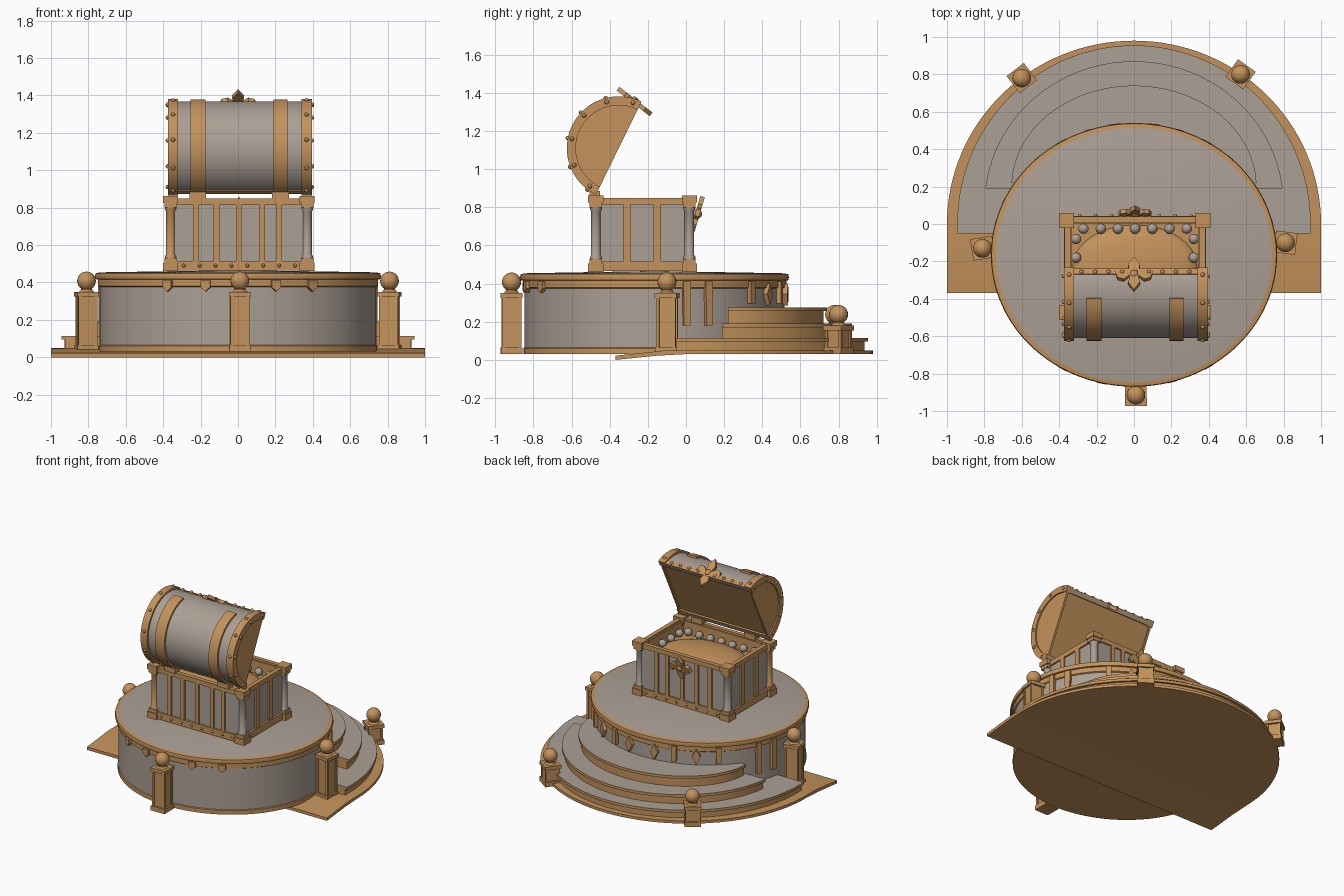
import bpy, bmesh, math
from mathutils import Matrix, Vector

if "Cube" in bpy.data.objects:
    bpy.data.objects.remove(bpy.data.objects["Cube"])

def material(name, rgb):
    m = bpy.data.materials.new(name)
    m.diffuse_color = (*rgb, 1)
    m.use_nodes = True
    m.node_tree.nodes["Principled BSDF"].inputs["Base Color"].default_value = m.diffuse_color
    return m

BRONZE = material("warm bronze", (0.55, 0.29, 0.105))
STONE = material("pale stone", (0.41, 0.35, 0.30))

def finish(name, bm, *mats):
    bmesh.ops.recalc_face_normals(bm, faces=bm.faces[:])
    me = bpy.data.meshes.new(name)
    bm.to_mesh(me)
    bm.free()
    ob = bpy.data.objects.new(name, me)
    bpy.context.collection.objects.link(ob)
    for m in mats:
        me.materials.append(m)
    bpy.ops.object.select_all(action='DESELECT')
    ob.select_set(True)
    bpy.context.view_layer.objects.active = ob
    bpy.ops.object.shade_smooth_by_angle(angle=math.radians(35))
    return ob

def box(bm, lo, hi, mat=Matrix()):
    lo, hi = Vector(lo), Vector(hi)
    m = mat @ Matrix.Translation((lo + hi) / 2) @ Matrix.Diagonal((*(hi - lo), 1))
    bmesh.ops.create_cube(bm, size=1, matrix=m)

def ball(bm, c, r, scale=(1, 1, 1), seg=12):
    m = Matrix.Translation(c) @ Matrix.Diagonal((*scale, 1))
    bmesh.ops.create_uvsphere(bm, u_segments=seg, v_segments=seg // 2 + 2, radius=r, matrix=m)

def prism(bm, pts, offset, idx_cap=0):
    """Extrude a closed 3D outline along an offset vector."""
    a = [bm.verts.new(p) for p in pts]
    b = [bm.verts.new(Vector(p) + Vector(offset)) for p in pts]
    bm.faces.new(a)
    bm.faces.new(b).material_index = idx_cap
    for i in range(len(a)):
        j = (i + 1) % len(a)
        bm.faces.new((a[i], a[j], b[j], b[i]))

def lathe(bm, prof, rx, ry, c, n, mats=None):
    """Turn (radius, z) points; zero radius closes an end with a fan."""
    rings = []
    for r, z in prof:
        if r == 0:
            rings.append([bm.verts.new((c[0], c[1], c[2] + z))])
        else:
            rings.append([bm.verts.new((c[0] + rx * r * math.cos(2 * math.pi * i / n),
                                        c[1] + ry * r * math.sin(2 * math.pi * i / n), c[2] + z)) for i in range(n)])
    for k in range(len(rings) - 1):
        a, b = rings[k], rings[k + 1]
        for i in range(n):
            j = (i + 1) % n
            v = [a[i % len(a)], a[j % len(a)], b[j % len(b)], b[i % len(b)]]
            f = bm.faces.new(list(dict.fromkeys(v)))
            f.material_index = mats[k] if mats else 0

# Base plate: rounded behind, squared and drooping towards the front
bm = bmesh.new()
arc = [(math.cos(math.pi * i / 64), 0.98 * math.sin(math.pi * i / 64), 0.03) for i in range(65)]
prism(bm, arc, (0, 0, 0.02))
prism(bm, [(-1, 0, 0.03), (-1, 0, 0.05), (-1, -0.12, 0.048), (-1, -0.37, 0.022), (-1, -0.37, 0.0), (-1, -0.15, 0.022)], (2, 0, 0))
finish("base_plate", bm, BRONZE)

# Curved steps: inset riser and overhanging tread with stone top
def slab(bm, rx, ry, cy, ymin, z0, z1):
    a = math.asin((ymin - cy) / ry)
    pts = []
    for i in range(61):
        t = a + (math.pi - 2 * a) * i / 60
        pts.append((rx * math.cos(t), cy + ry * math.sin(t), z0))
    prism(bm, pts, (0, 0, z1 - z0), 1)

for k, (rx, ry, cy, ymin, z0, z1) in enumerate([(0.945, 0.955, 0, -0.05, 0.05, 0.115),
                                                (0.80, 0.77, 0.1, 0.19, 0.115, 0.19),
                                                (0.655, 0.54, 0.2, 0.22, 0.19, 0.275)]):
    bm = bmesh.new()
    slab(bm, rx - 0.018, ry - 0.018, cy, ymin, z0, z1 - 0.02)
    slab(bm, rx, ry, cy, ymin, z1 - 0.02, z1)
    finish(f"step_{k + 1}", bm, BRONZE, STONE)

# Oval drum platform
bm = bmesh.new()
lathe(bm, [(0, 0.03), (0.975, 0.03), (0.975, 0.06), (0.968, 0.065), (0.968, 0.375), (0.98, 0.38), (0.98, 0.415),
           (0.995, 0.418), (1.0, 0.433), (0.995, 0.449), (0.965, 0.454), (0, 0.466)],
      0.765, 0.705, (0, -0.165, 0), 96, [0, 0, 0, 1, 0, 0, 0, 0, 0, 0, 1])
finish("drum_platform", bm, BRONZE, STONE)

# Hanging ornaments under the drum rim
def wall_frame(deg):
    t = math.radians(deg)
    p = (0.741 * math.cos(t), -0.165 + 0.683 * math.sin(t), 0)
    return Matrix.Translation(p) @ Matrix.Rotation(math.atan2(math.sin(t) / 0.683, math.cos(t) / 0.741), 4, 'Z')

bm = bmesh.new()
def plate(deg, outline):
    m = wall_frame(deg)
    prism(bm, [m @ Vector((-0.01, y, z)) for y, z in outline], m.to_3x3() @ Vector((0.034, 0, 0)))
for x in (-0.37, -0.17, 0.2, 0.39):
    plate(-math.degrees(math.acos(x / 0.741)), [(-0.026, 0.41), (0.026, 0.41), (0.026, 0.375), (0, 0.352), (-0.026, 0.375)])
for deg, kind in ((14, 'long'), (24, 'long'), (47, 'bar'), (59, 'gem'), (71, 'bar'), (82, 'gem')):
    for d in (deg, 180 - deg):
        if kind == 'gem':
            plate(d, [(0, 0.40), (0.03, 0.345), (0, 0.285), (-0.03, 0.345)])
        else:
            b = 0.18 if kind == 'long' else 0.295
            plate(d, [(-0.02, 0.41), (0.02, 0.41), (0.017, b), (-0.017, b)])
finish("rim_ornaments", bm, BRONZE)

# Newel posts with ball tops
for k, (x, y, z1) in enumerate([(0.01, -0.915, 0.35), (0.81, -0.1, 0.35), (-0.81, -0.13, 0.35),
                                (0.57, 0.80, 0.18), (-0.60, 0.78, 0.18)]):
    bm = bmesh.new()
    m = Matrix.Translation((x, y, 0)) @ Matrix.Rotation(math.atan2(y, x), 4, 'Z')
    box(bm, (-0.057, -0.057, 0.03), (0.057, 0.057, 0.065), m)
    box(bm, (-0.044, -0.044, 0.06), (0.044, 0.044, z1 - 0.02), m)
    for s in (-1, 1):
        for q in (-1, 1):
            box(bm, (s * 0.043 - 0.008, q * 0.043 - 0.008, 0.06), (s * 0.043 + 0.008, q * 0.043 + 0.008, z1 - 0.02), m)
    box(bm, (-0.058, -0.058, z1 - 0.025), (0.058, 0.058, z1), m)
    lathe(bm, [(0.04, 0), (0.03, 0.012), (0.03, 0.03)], 1, 1, (x, y, z1), 16)
    ball(bm, (x, y, z1 + 0.058), 0.05, seg=20)
    finish(f"post_{k + 1}", bm, BRONZE)

# Chest body: stone walls outside, bronze lining inside
X0, X1, Y0, Y1 = -0.36, 0.37, -0.485, 0.03
def ring(bm, x0, x1, y0, y1, z0, z1, t):
    box(bm, (x0, y0, z0), (x1, y0 + t, z1))
    box(bm, (x0, y1 - t, z0), (x1, y1, z1))
    box(bm, (x0, y0 + t, z0), (x0 + t, y1 - t, z1))
    box(bm, (x1 - t, y0 + t, z0), (x1, y1 - t, z1))
bm = bmesh.new()
ring(bm, X0, X1, Y0, Y1, 0.48, 0.83, 0.02)
finish("chest_walls", bm, STONE)
bm = bmesh.new()
ring(bm, X0 + 0.02, X1 - 0.02, Y0 + 0.02, Y1 - 0.02, 0.48, 0.835, 0.008)
box(bm, (X0 + 0.02, Y0 + 0.02, 0.48), (X1 - 0.02, Y1 - 0.02, 0.74))
ball(bm, (0.005, -0.228, 0.735), 1, (0.335, 0.225, 0.065), 32)
finish("chest_lining", bm, BRONZE)

# Chest rails, corner blocks and slats
bm = bmesh.new()
ring(bm, X0 - 0.015, X1 + 0.015, Y0 - 0.015, Y1 + 0.012, 0.465, 0.515, 0.04)
ring(bm, X0 - 0.012, X1 + 0.012, Y0 - 0.012, Y1 + 0.01, 0.815, 0.85, 0.032)
for x in (X0, X1):
    for y in (Y0 + 0.012, Y1 - 0.012):
        for z0, z1, h in ((0.462, 0.505, 0.04), (0.505, 0.53, 0.033), (0.80, 0.825, 0.033), (0.825, 0.862, 0.04)):
            box(bm, (x - h, y - h, z0), (x + h, y + h, z1))
for x in (-0.225, -0.115, 0.005, 0.13, 0.22):
    box(bm, (x - 0.015, Y0 - 0.012, 0.5), (x + 0.015, Y0, 0.82))
    box(bm, (x - 0.015, Y1, 0.5), (x + 0.015, Y1 + 0.012, 0.82))
for y in (-0.31, -0.15):
    box(bm, (X0 - 0.012, y - 0.02, 0.5), (X0, y + 0.02, 0.82))
    box(bm, (X1, y - 0.02, 0.5), (X1 + 0.012, y + 0.02, 0.82))
for i in range(8):
    x = -0.29 + i * 0.085
    for y in (Y0 - 0.015, Y1 + 0.012):
        ball(bm, (x, y, 0.49), 0.01, seg=8)
finish("chest_frame", bm, BRONZE)

# Corner columns: three stone, one bronze
for k, (x, y) in enumerate([(X0, Y0 + 0.012), (X1, Y0 + 0.012), (X0, Y1 - 0.012), (X1, Y1 - 0.012)]):
    bm = bmesh.new()
    lathe(bm, [(0.031, 0.52), (0.031, 0.54), (0.025, 0.55), (0.025, 0.78), (0.031, 0.79), (0.031, 0.81)], 1, 1, (x, y, 0), 16)
    finish(f"corner_column_{k + 1}", bm, STONE if k else BRONZE)

# Pale beads lying along the inner edges of the chest
bm = bmesh.new()
for i in range(7):
    for y in (-0.43, -0.025):
        ball(bm, (-0.27 + i * 0.092, y, 0.775), 0.028)
for i in range(4):
    for x in (-0.31, 0.32):
        ball(bm, (x, -0.38 + i * 0.1, 0.775), 0.028)
finish("chest_beads", bm, STONE)

# Open barrel lid, arc measured from the raised front edge to the hinge
C = Vector((0, -0.353, 1.11))
U = Vector((0, 0.44, 0.898))
N = Vector((0, -0.898, 0.44))
def on_lid(x, r, a):
    return C + Vector((x, 0, 0)) + U * (r * math.cos(a)) + N * (r * math.sin(a))

def band(bm, x0, x1, ri, ro, a0=0, a1=math.pi, n=32):
    ang = [a0 + (a1 - a0) * i / n for i in range(n + 1)]
    rows = [[bm.verts.new(on_lid(x, r, a)) for x, r in ((x0, ri), (x0, ro), (x1, ro), (x1, ri))] for a in ang]
    for p, q in zip(rows, rows[1:]):
        for i in range(4):
            j = (i + 1) % 4
            bm.faces.new((p[i], p[j], q[j], q[i]))
    bm.faces.new(rows[0])
    bm.faces.new(rows[-1])

bm = bmesh.new()
band(bm, -0.36, 0.38, 0.235, 0.258)
finish("lid_barrel", bm, STONE)

bm = bmesh.new()
for x0, x1 in ((-0.375, -0.32), (0.34, 0.395)):
    band(bm, x0, x1, 0.225, 0.272)
for x0, x1 in ((-0.255, -0.175), (0.19, 0.265)):
    band(bm, x0, x1, 0.25, 0.272, 0.62, math.pi)
band(bm, -0.36, 0.38, 0.228, 0.264, 0, 0.13, 4)
band(bm, -0.36, 0.38, 0.228, 0.264, math.pi - 0.13, math.pi, 4)
for i in range(9):
    ball(bm, on_lid(-0.28 + i * 0.072, 0.264, 0.08), 0.012, seg=8)
for i in range(6):
    a = 0.15 + i * 0.56
    for x, xo in ((-0.347, -0.375), (0.367, 0.395)):
        ball(bm, on_lid(x, 0.272, a), 0.012, seg=8)
        ball(bm, on_lid(xo, 0.25, a), 0.012, seg=8)
for x in (-0.215, 0.228):
    box(bm, (x - 0.045, -0.505, 0.845), (x + 0.045, -0.45, 0.885))
finish("lid_bands", bm, BRONZE)

bm = bmesh.new()
for x in (-0.365, 0.37):
    prism(bm, [on_lid(x, 0.24, math.pi * i / 32) for i in range(33)], (0.015, 0, 0))
prism(bm, [C + U * u + N * 0.012 + Vector((x, 0, 0)) for x, u in ((-0.36, -0.24), (0.38, -0.24), (0.38, 0.24), (-0.36, 0.24))], N * 0.012)
finish("lid_lining", bm, BRONZE)

# Leaf-shaped clasps on the lid edge and chest front
LEAF = [(0, 0.1), (0.028, 0.055), (0.02, 0.01), (0.05, 0.035), (0.08, 0.025), (0.092, -0.012),
        (0.068, -0.03), (0.06, -0.008), (0.025, -0.03), (0.03, -0.06), (0, -0.1)]
def clasp(name, c, v, s):
    bm = bmesh.new()
    v = Vector(v).normalized()
    n = Vector((1, 0, 0)).cross(v)
    outline = LEAF + [(-x, y) for x, y in LEAF[-2:0:-1]]
    prism(bm, [Vector(c) + Vector((x * s, 0, 0)) + v * (y * s) - n * 0.012 for x, y in outline], n * 0.024)
    ball(bm, c, 0.024)
    finish(name, bm, BRONZE)
clasp("lid_clasp", (0, -0.27, 1.355), (0, -0.8, 0.62), 1.1)
clasp("chest_clasp", (0.005, 0.06, 0.765), (0, 0.28, 0.95), 0.95)
